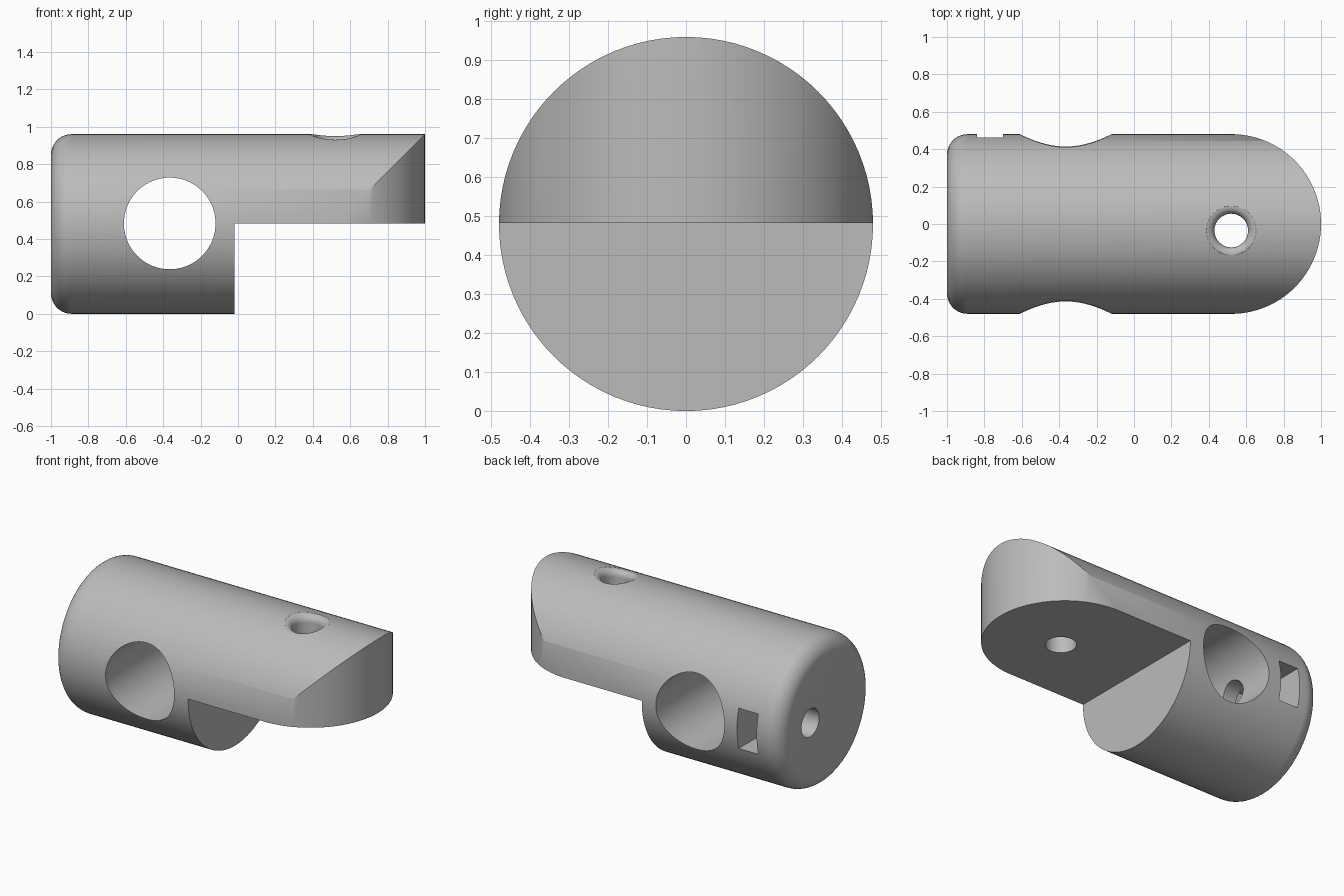
import bpy, bmesh, math
from mathutils import Matrix, Vector

cube = bpy.data.objects.get("Cube")
if cube:
    bpy.data.objects.remove(cube, do_unlink=True)

R = 0.48       # barrel radius, also the height of its axis
STEP_X = -0.02

mat = bpy.data.materials.new("plain grey")
mat.use_nodes = True
grey = (0.5, 0.5, 0.5, 1)
mat.diffuse_color = grey
mat.node_tree.nodes["Principled BSDF"].inputs["Base Color"].default_value = grey


def finish(name, bm):
    bmesh.ops.recalc_face_normals(bm, faces=bm.faces)
    mesh = bpy.data.meshes.new(name)
    bm.to_mesh(mesh)
    bm.free()
    mesh.materials.append(mat)
    ob = bpy.data.objects.new(name, mesh)
    bpy.context.collection.objects.link(ob)
    return ob


def lathe(profile, place, steps=96):
    """Solid of revolution about local z from (radius, height) points."""
    bm = bmesh.new()
    rings = [[bm.verts.new((r * math.cos(a), r * math.sin(a), h))
              for a in (2 * math.pi * i / steps for i in range(steps))]
             for r, h in profile]
    for low, high in zip(rings, rings[1:]):
        for i in range(steps):
            j = (i + 1) % steps
            bm.faces.new((low[i], low[j], high[j], high[i]))
    bm.faces.new(rings[0])
    bm.faces.new(rings[-1])
    bm.transform(place)
    return bm


def box(name, low, high):
    low, high = Vector(low), Vector(high)
    bm = bmesh.new()
    bmesh.ops.create_cube(bm, size=1)
    bm.transform(Matrix.Translation((low + high) / 2) @ Matrix.Diagonal((*(high - low), 1)))
    return finish(name, bm)


def combine(body, tool, operation="DIFFERENCE"):
    mod = body.modifiers.new(tool.name, "BOOLEAN")
    mod.object, mod.operation, mod.solver = tool, operation, "EXACT"
    bpy.context.view_layer.objects.active = body
    bpy.ops.object.modifier_apply(modifier=mod.name)
    bpy.data.objects.remove(tool, do_unlink=True)


along_x = Matrix.Rotation(math.pi / 2, 4, "Y")
along_y = Matrix.Rotation(-math.pi / 2, 4, "X")

# Barrel with a rounded rim at the left end of the front
fillet = 0.11
rim = [(R - fillet + fillet * math.sin(t), -1 + fillet * (1 - math.cos(t)))
       for t in (math.pi / 2 * i / 10 for i in range(11))]
body = finish("barrel_body", lathe(rim + [(R, 1.05)], Matrix.Translation((0, 0, R)) @ along_x))

# Round the tongue end in plan
plan_r = R + 0.0005
cx = 1 - plan_r
plan = [(-1.2, plan_r), (-1.2, -plan_r)]
plan += [(cx + plan_r * math.cos(a), plan_r * math.sin(a))
         for a in (math.pi * (i / 48 - 0.5) for i in range(49))]
bm = bmesh.new()
base = bm.faces.new([bm.verts.new((x, y, -0.2)) for x, y in plan])
top = bmesh.ops.extrude_face_region(bm, geom=[base])["geom"]
bmesh.ops.translate(bm, vec=(0, 0, 1.4), verts=[v for v in top if isinstance(v, bmesh.types.BMVert)])
combine(body, finish("plan_outline", bm), "INTERSECT")

# Remove the lower half under the tongue
combine(body, box("step_cut", (STEP_X, -0.7, -0.2), (1.2, 0.7, 0.483)))

# Large cross bore
combine(body, finish("cross_bore", lathe(
    [(0.245, -0.7), (0.245, 0.7)], Matrix.Translation((-0.365, 0, 0.483)) @ along_y)))

# Set screw hole from the end face, and its nut slot open to the back
combine(body, finish("screw_hole", lathe(
    [(0.09, -1.1), (0.09, -0.4)], Matrix.Translation((0, 0.16, R)) @ along_x, 48)))
combine(body, box("nut_slot", (-0.84, 0.03, R - 0.13), (-0.70, 0.7, R + 0.13)))

# Pin hole through the tongue, its rounded lip following the barrel curve
lip = 0.05
profile = [(0.09, 0.3)] + [
    (0.09 + lip * (1 - math.cos(t)), 2 * R - lip + lip * math.sin(t))
    for t in (math.radians(80) * i / 8 for i in range(9))] + [(0.15, 2 * R + 0.02)]
bm = lathe(profile, Matrix.Translation((0.52, -0.035, 0)), 48)
for v in bm.verts:
    if v.co.z > 0.5:
        v.co.z += math.sqrt(R * R - v.co.y ** 2) - R
combine(body, finish("pin_hole", bm))

bpy.ops.object.select_all(action="DESELECT")
body.select_set(True)
bpy.context.view_layer.objects.active = body
bpy.ops.object.shade_smooth_by_angle(angle=math.radians(30))
